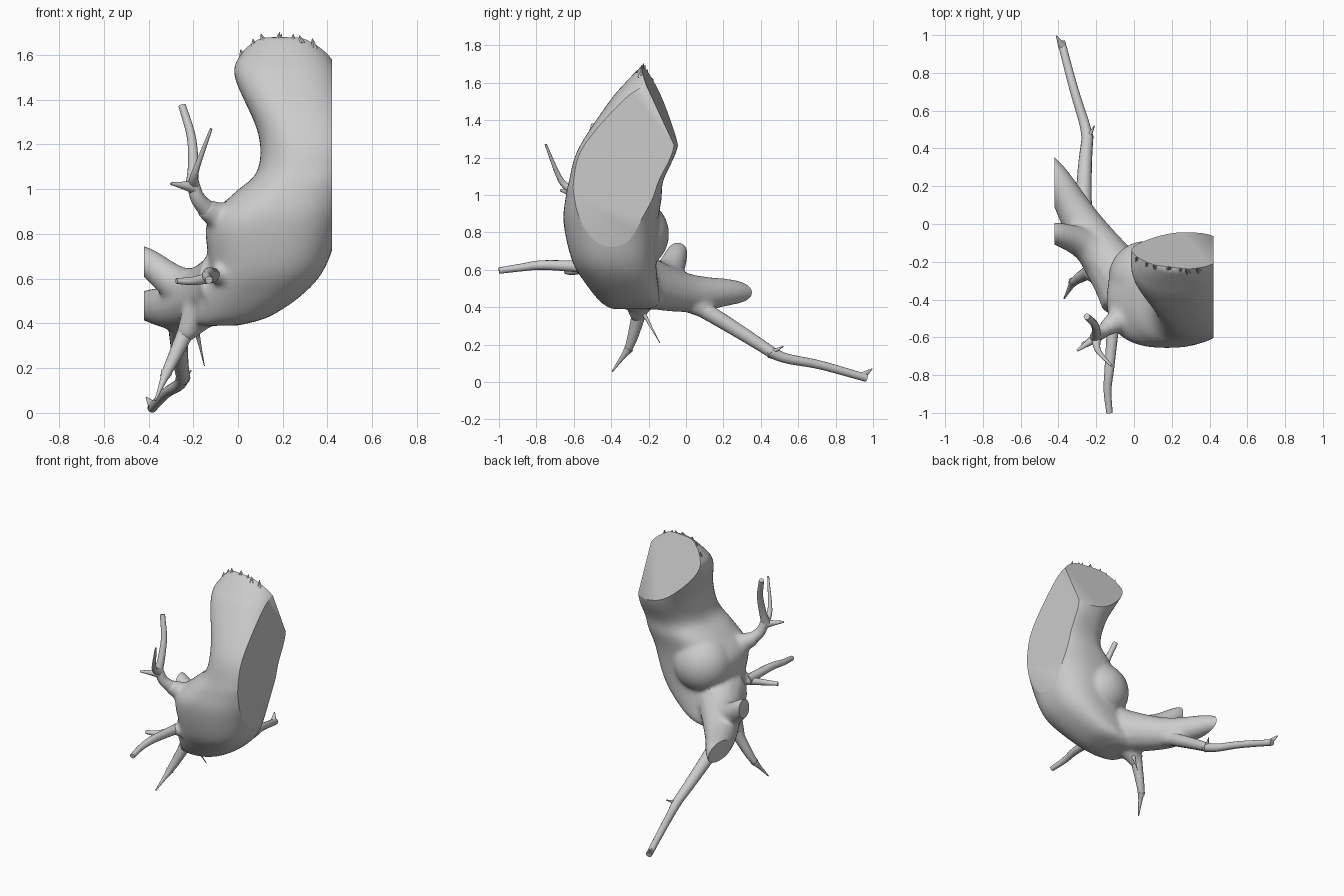
import bpy, bmesh, math, random
from mathutils import Vector

if "Cube" in bpy.data.objects:
    bpy.data.objects.remove(bpy.data.objects["Cube"])

random.seed(4)


def spline(rows, steps):
    """Catmull-Rom interpolation of rows of numbers."""
    rows = [Vector(r) for r in rows]
    p = [rows[0] * 2 - rows[1]] + rows + [rows[-1] * 2 - rows[-2]]
    out = []
    for a, b, c, d in zip(p, p[1:], p[2:], p[3:]):
        for s in range(steps):
            t = s / steps
            out.append(0.5 * (2 * b + (c - a) * t + (2 * a - 5 * b + 4 * c - d) * t * t
                              + (3 * b - a - 3 * c + d) * t ** 3))
    return out + [rows[-1]]


def loft(bm, rings):
    loops = [[bm.verts.new(v) for v in r] for r in rings]
    n = len(loops[0])
    for a, b in zip(loops, loops[1:]):
        for i in range(n):
            j = (i + 1) % n
            bm.faces.new((a[i], a[j], b[j], b[i]))
    bm.faces.new(loops[0][::-1])
    bm.faces.new(loops[-1])


def tube(bm, r0, r1, *pts, sides=14, power=0.6):
    """Round tube through points, tapering quickly from a flared root."""
    co = spline(pts, 6)
    rings, u, last = [], None, len(co) - 1
    for i, c in enumerate(co):
        t = (co[min(i + 1, last)] - co[max(i - 1, 0)]).normalized()
        u = (t.orthogonal() if u is None else u - t * u.dot(t)).normalized()
        w = t.cross(u)
        r = r0 + (r1 - r0) * (i / last) ** power
        angles = [k * math.tau / sides for k in range(sides)]
        rings.append([c + (u * math.cos(a) + w * math.sin(a)) * r for a in angles])
    loft(bm, rings)


def finish(name, bm):
    bmesh.ops.recalc_face_normals(bm, faces=bm.faces)
    me = bpy.data.meshes.new(name)
    bm.to_mesh(me)
    bm.free()
    me.polygons.foreach_set("use_smooth", [True] * len(me.polygons))
    me.set_sharp_from_angle(angle=math.radians(40))
    ob = bpy.data.objects.new(name, me)
    bpy.context.collection.objects.link(ob)
    return ob


def cut(bm, co, no, zmin=-1):
    """Slice off everything beyond a plane and close the opening."""
    geom = [g for g in bm.verts if g.co.z > zmin]
    geom += [g for g in list(bm.edges) + list(bm.faces) if all(v.co.z > zmin for v in g.verts)]
    bmesh.ops.bisect_plane(bm, geom=geom, plane_co=co, plane_no=no, clear_outer=True)
    bmesh.ops.holes_fill(bm, edges=[e for e in bm.edges if e.is_boundary], sides=0)


# main body: horizontal sections (z, xmin, xmax, ymin, ymax)
sections = [
    (0.39, -0.18, 0.00, -0.40, -0.18), (0.43, -0.19, 0.14, -0.46, -0.14),
    (0.53, -0.17, 0.29, -0.54, -0.15), (0.65, -0.13, 0.39, -0.61, -0.16),
    (0.85, -0.14, 0.46, -0.655, -0.15), (0.98, -0.02, 0.50, -0.645, -0.13),
    (1.08, 0.085, 0.52, -0.625, -0.12), (1.25, 0.09, 0.53, -0.575, -0.045),
    (1.50, -0.015, 0.46, -0.41, 0.00), (1.60, 0.01, 0.41, -0.325, 0.00),
    (1.68, 0.08, 0.34, -0.25, -0.02)]
bm = bmesh.new()
rings = []
for z, x0, x1, y0, y1 in spline(sections, 5):
    ring = []
    for k in range(40):
        c, s = math.cos(k * math.tau / 40), math.sin(k * math.tau / 40)
        ring.append(((x0 + x1) / 2 + (x1 - x0) / 2 * math.copysign(abs(c) ** 0.8, c),
                     (y0 + y1) / 2 + (y1 - y0) / 2 * math.copysign(abs(s) ** 0.8, s), z))
    rings.append(ring)
loft(bm, rings)

# rounded swelling at the back of the body
ball = bmesh.ops.create_icosphere(bm, subdivisions=4, radius=0.195)
bmesh.ops.translate(bm, verts=ball["verts"], vec=(0.06, -0.285, 0.79))

# thick trunk and its side stub
tube(bm, 0.18, 0.035, (-0.02, -0.36, 0.58), (-0.26, -0.02, 0.48), (-0.41, 0.25, 0.48), (-0.47, 0.36, 0.475),
     power=0.65)
tube(bm, 0.13, 0.042, (-0.12, -0.24, 0.55), (-0.26, -0.11, 0.57), (-0.41, -0.05, 0.68), (-0.48, -0.04, 0.72))

# flared roots of the thin branches: rear, lower, upper, front
tube(bm, 0.07, 0.036, (-0.26, -0.04, 0.46), (-0.27, 0.16, 0.35), power=1)
tube(bm, 0.10, 0.034, (-0.15, -0.25, 0.48), (-0.25, -0.26, 0.33), power=1)
tube(bm, 0.13, 0.042, (0.02, -0.44, 0.82), (-0.16, -0.56, 0.92))
tube(bm, 0.13, 0.03, (0.02, -0.42, 0.62), (-0.12, -0.57, 0.615))
raw = finish("body_source", bm)

# fuse into one smooth skin
m = raw.modifiers.new("fuse", "REMESH")
m.mode, m.voxel_size = "VOXEL", 0.012
m = raw.modifiers.new("soften", "SMOOTH")
m.factor, m.iterations = 0.5, 16
dg = bpy.context.evaluated_depsgraph_get()
skin = bpy.data.meshes.new_from_object(raw.evaluated_get(dg))
bm = bmesh.new()
bm.from_mesh(skin)
bpy.data.objects.remove(raw)

# flat cut faces: slanted upper back, right side, left stub ends
cut(bm, (0.2, -0.22, 1.66), (0.11, 0.9, 0.42), 1.1)
cut(bm, (0.42, 0, 0), (1, 0, 0))
cut(bm, (-0.42, 0, 0), (-1, 0, 0))
rim = [v.co.copy() for v in bm.verts if v.co.z > 1.4]
finish("body", bm)

# torn spikes standing on the upper rim
bm = bmesh.new()
for k in range(8):
    x = 0.005 + 0.05 * k
    near = [c for c in rim if abs(c.x - x) < 0.02]
    top = max(near, key=lambda c: c.z) + Vector((0, -0.006, 0))
    tip = top + Vector((random.uniform(-0.015, 0.015), 0.005, random.uniform(0.01, 0.025)))
    tube(bm, 0.018, 0.002, top - Vector((0, 0.008, 0.025)), tip, sides=8, power=0.9)
finish("torn_rim", bm)

# long thin branch running back and down, with a knee spike and a forked end
bm = bmesh.new()
tube(bm, 0.05, 0.03, (-0.27, 0.04, 0.42), (-0.26, 0.3, 0.26), (-0.245, 0.47, 0.15))
tube(bm, 0.033, 0.021, (-0.245, 0.45, 0.16), (-0.265, 0.54, 0.125), (-0.32, 0.72, 0.09), (-0.385, 0.965, 0.021))
tube(bm, 0.03, 0.003, (-0.245, 0.45, 0.155), (-0.21, 0.52, 0.19), power=0.4)
tube(bm, 0.022, 0.003, (-0.38, 0.94, 0.03), (-0.41, 0.995, 0.07), power=1)
finish("long_rear_branch", bm)

# lower branch with a hair beside it
bm = bmesh.new()
tube(bm, 0.045, 0.02, (-0.22, -0.245, 0.39), (-0.29, -0.285, 0.24), (-0.33, -0.315, 0.16))
tube(bm, 0.026, 0.004, (-0.32, -0.305, 0.18), (-0.37, -0.395, 0.055))
tube(bm, 0.03, 0.002, (-0.19, -0.24, 0.39), (-0.15, -0.14, 0.21), power=0.25)
finish("lower_branch", bm)

# front branch and its small side twig
bm = bmesh.new()
tube(bm, 0.035, 0.017, (-0.11, -0.53, 0.615), (-0.13, -0.76, 0.625), (-0.14, -0.88, 0.612), (-0.13, -1.0, 0.595))
tube(bm, 0.03, 0.013, (-0.1, -0.53, 0.61), (-0.2, -0.61, 0.59), (-0.275, -0.64, 0.59))
finish("front_branch", bm)

# upper branch, forking into three twigs
bm = bmesh.new()
tube(bm, 0.045, 0.027, (-0.13, -0.54, 0.9), (-0.18, -0.58, 0.96), (-0.205, -0.6, 1.04))
tube(bm, 0.03, 0.017, (-0.205, -0.6, 1.02), (-0.2, -0.57, 1.12), (-0.21, -0.53, 1.24), (-0.25, -0.49, 1.375))
tube(bm, 0.028, 0.006, (-0.2, -0.6, 1.02), (-0.19, -0.67, 1.08), (-0.12, -0.75, 1.27), power=0.8)
tube(bm, 0.03, 0.006, (-0.2, -0.6, 1.01), (-0.3, -0.67, 1.025), power=0.8)
finish("upper_branch", bm)
